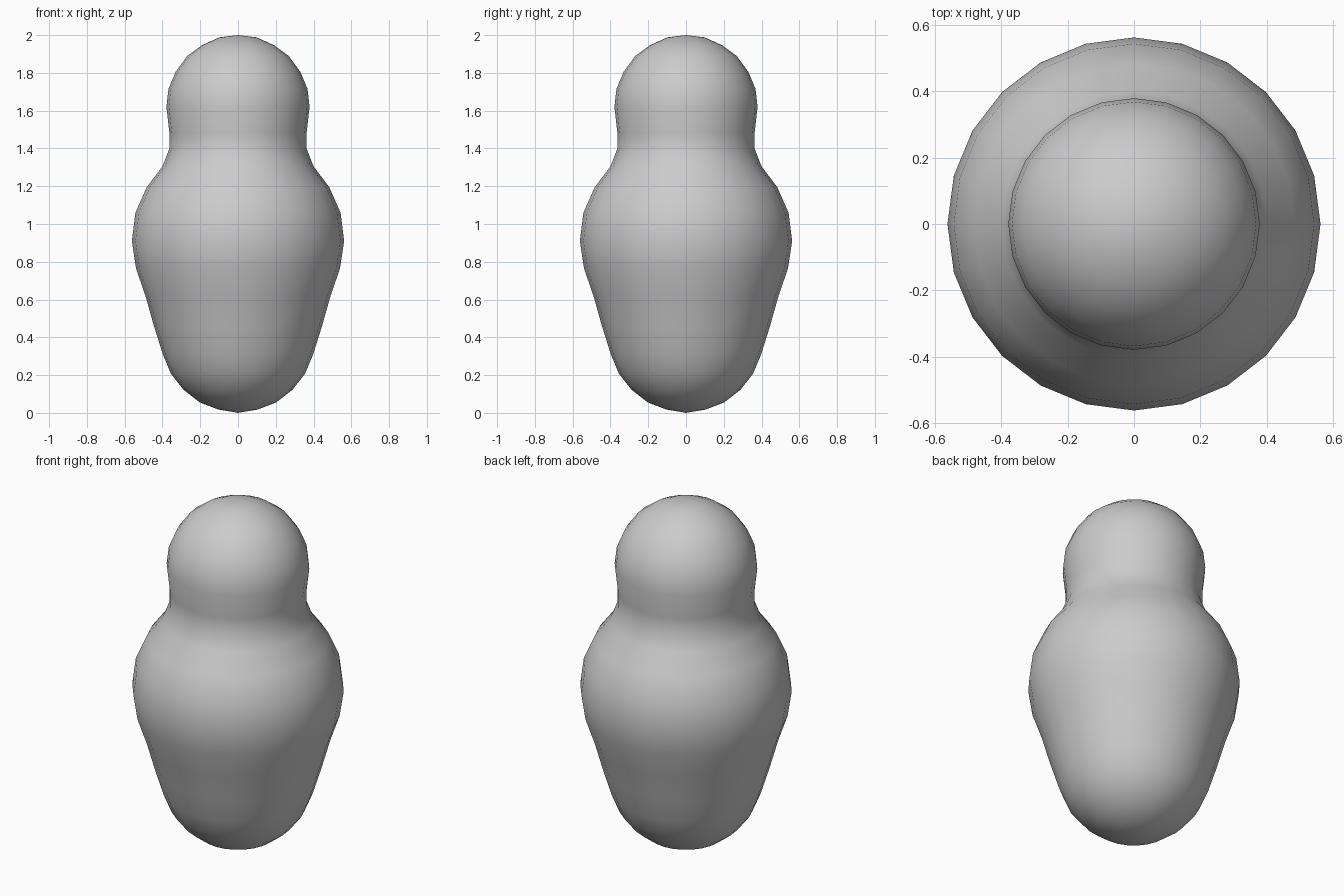
import bpy, bmesh, math

if "Cube" in bpy.data.objects:
    bpy.data.objects.remove(bpy.data.objects["Cube"])

# Silhouette (radius, height) from base to crown
profile = [(0, 0), (0.105, 0.018), (0.203, 0.056), (0.288, 0.122), (0.355, 0.207),
           (0.398, 0.31), (0.445, 0.46), (0.49, 0.62), (0.54, 0.765), (0.562, 0.91),
           (0.543, 1.06), (0.483, 1.195), (0.40, 1.305), (0.363, 1.40), (0.363, 1.48),
           (0.379, 1.62), (0.368, 1.716), (0.33, 1.806), (0.268, 1.89), (0.193, 1.945),
           (0.10, 1.988), (0, 2.0)]

# Pear-shaped body and round head as one turned surface
bm = bmesh.new()
verts = [bm.verts.new((r, 0, z)) for r, z in profile]
edges = [bm.edges.new(pair) for pair in zip(verts, verts[1:])]
bmesh.ops.spin(bm, geom=verts + edges, cent=(0, 0, 0), axis=(0, 0, 1),
               angle=2 * math.pi, steps=24, use_merge=False)
bmesh.ops.remove_doubles(bm, verts=bm.verts, dist=0.0005)
bmesh.ops.recalc_face_normals(bm, faces=bm.faces)
for f in bm.faces:
    f.smooth = True

mesh = bpy.data.meshes.new("body_and_head")
bm.to_mesh(mesh)
bm.free()
bpy.context.collection.objects.link(bpy.data.objects.new("body_and_head", mesh))
